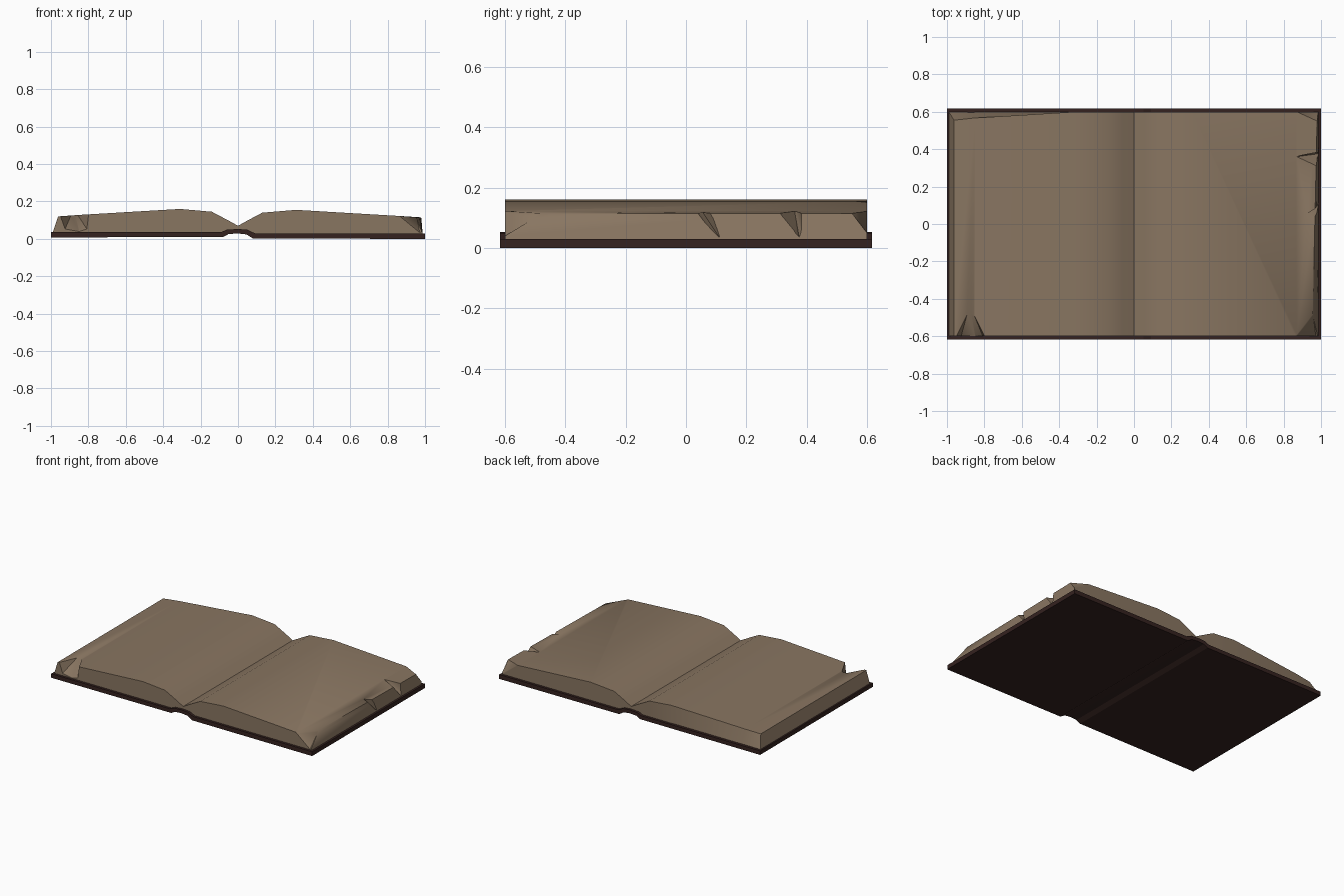
import bpy, bmesh, math
from mathutils import Vector

if "Cube" in bpy.data.objects:
    bpy.data.objects.remove(bpy.data.objects["Cube"])


def material(name, color):
    m = bpy.data.materials.new(name)
    m.diffuse_color = (*color, 1)
    m.use_nodes = True
    m.node_tree.nodes["Principled BSDF"].inputs["Base Color"].default_value = m.diffuse_color
    return m


def make_object(name, bm, mat=None):
    bmesh.ops.recalc_face_normals(bm, faces=bm.faces[:])
    me = bpy.data.meshes.new(name)
    bm.to_mesh(me)
    bm.free()
    ob = bpy.data.objects.new(name, me)
    bpy.context.collection.objects.link(ob)
    if mat:
        me.materials.append(mat)
    return ob


def loft(name, front, back, mat):
    """Join two open-book sections; each is (upper points, lower points)."""
    bm = bmesh.new()
    rings = [[[bm.verts.new(p) for p in row] for row in sec] for sec in (front, back)]
    (fu, fl), (bu, bl) = rings
    for i in range(len(fu) - 1):
        for a, b in ((fu, bu), (fl, bl), (fu, fl), (bu, bl)):
            bm.faces.new((a[i], a[i + 1], b[i + 1], b[i]))
    for i in (0, -1):
        bm.faces.new((fu[i], bu[i], bl[i], fl[i]))
    return make_object(name, bm, mat)


paper = material("paper", (0.25, 0.18, 0.12))
leather = material("leather", (0.035, 0.016, 0.014))

# Cover with raised spine
upper = [(-1, .036), (-.09, .036), (-.06, .049), (0, .053), (.05, .049), (.09, .03), (1, .03)]
lower = [(-1, .008), (-.08, .010), (-.05, .026), (0, .029), (.045, .024), (.08, .002), (1, 0)]
cover_sections = [[[(x, y, z) for x, z in row] for row in (upper, lower)] for y in (-.617, .617)]
cover = loft("cover", *cover_sections, leather)

# Page block, with the far left edge worn back
top = [(-.962, .12), (-.85, .128), (-.31, .16), (-.14, .145), (-.06, .103), (0, .07),
       (.06, .103), (.13, .14), (.31, .155), (.87, .122)]
base = [(-.99, .034)] + [(x, .03) for x, z in top[1:]] + [(.987, .028)]


def page_section(y, right_x, worn=()):
    row = top + [(right_x, .115)]
    up = [(x, worn[i] if i < len(worn) else y, z) for i, (x, z) in enumerate(row)]
    return up, [(x, y, z) for x, z in base]


pages = loft("pages", page_section(-.6, .953), page_section(.6, .98, (.555, .567)), paper)


# Tears and worn corners: top outline, lower points
def cut(tops, lows):
    lows = [Vector(p) for p in lows]
    root = lows[0]
    pts = lows + [root + (Vector(p) - root) * 1.4 for p in tops]
    bm = bmesh.new()
    for p in pts:
        bm.verts.new(p)
    bmesh.ops.convex_hull(bm, input=bm.verts[:])
    cutter = make_object("tear_cutter", bm)
    cutter.hide_render = True
    mod = pages.modifiers.new("tear", 'BOOLEAN')
    mod.operation = 'DIFFERENCE'
    mod.solver = 'EXACT'
    mod.object = cutter
    bpy.context.view_layer.objects.active = pages
    bpy.ops.object.modifier_apply(modifier=mod.name)
    bpy.data.objects.remove(cutter)


# front left tear
cut([(-.87, -.48, .126), (-.805, -.61, .13), (-.935, -.61, .122)],
    [(-.85, -.599, .04), (-.80, -.62, .04), (-.93, -.62, .04)])
# front right corner
cut([(.86, -.605, .122), (.957, -.48, .115), (1.02, -.66, .118)],
    [(.972, -.602, .032), (1.03, -.65, .032)])
# back right corner
cut([(.86, .605, .122), (.98, .55, .115), (1.02, .66, .118)],
    [(.98, .602, .04), (1.03, .65, .04)])
# right edge tears
cut([(.87, .36, .122), (1.0, .30, .113), (1.0, .385, .113)],
    [(.984, .375, .036), (1.02, .39, .036)])
cut([(.925, .055, .119), (1.0, .025, .115), (1.0, .10, .115)],
    [(.982, .11, .036), (1.02, .13, .036), (1.02, .09, .036)])

# Soft page shading, crisp cover
bpy.ops.object.select_all(action='DESELECT')
pages.select_set(True)
bpy.context.view_layer.objects.active = pages
bpy.ops.object.shade_smooth_by_angle(angle=math.radians(50))
